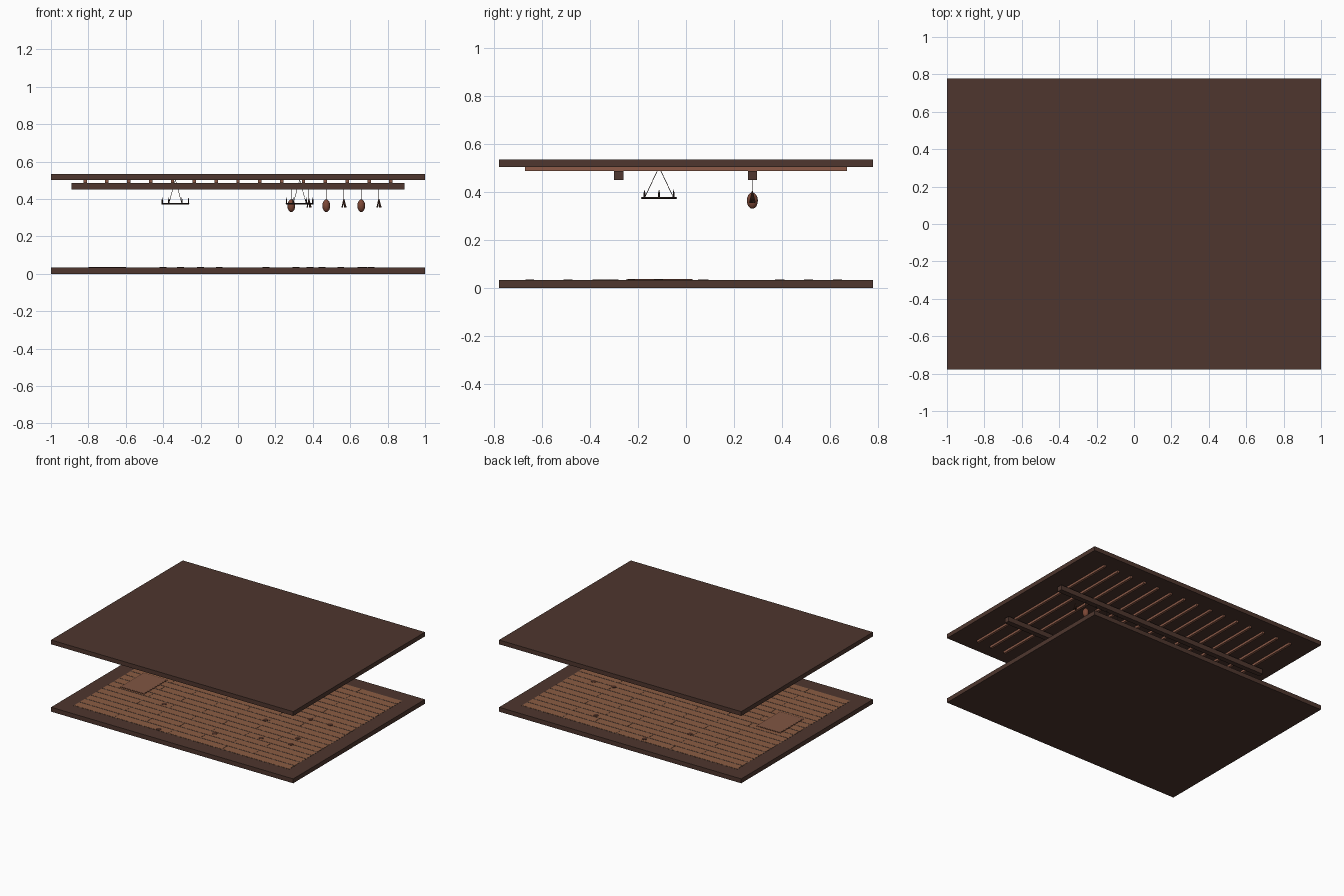
import bpy, math, random
from mathutils import Vector

if "Cube" in bpy.data.objects:
    bpy.data.objects.remove(bpy.data.objects["Cube"])

random.seed(4)


def material(name, r, g, b):
    lin = lambda v: ((v / 255 + 0.055) / 1.055) ** 2.4
    m = bpy.data.materials.new(name)
    m.diffuse_color = (lin(r), lin(g), lin(b), 1)
    m.use_nodes = True
    m.node_tree.nodes["Principled BSDF"].inputs["Base Color"].default_value = m.diffuse_color
    return m


DARK = material("dark_wood", 78, 54, 46)
BOARD = material("board_brown", 139, 92, 66)
JOIST = material("joist_brown", 141, 91, 72)
HATCH = material("hatch_brown", 128, 86, 66)
GAP = material("gap_grey_brown", 84, 66, 56)
STAIN = material("stain_brown", 80, 50, 38)
IRON = material("iron", 52, 40, 36)
MEAT = material("cured_meat", 125, 72, 54)


def finish(name, mat):
    o = bpy.context.object
    o.name = name
    o.data.materials.append(mat)
    return o


def box(name, mat, x0, x1, y0, y1, z0, z1):
    bpy.ops.mesh.primitive_cube_add(size=1, location=((x0 + x1) / 2, (y0 + y1) / 2, (z0 + z1) / 2))
    o = finish(name, mat)
    o.scale = (x1 - x0, y1 - y0, z1 - z0)
    return o


def rod(name, mat, a, b, r0, r1=None, sides=6):
    a, b = Vector(a), Vector(b)
    d = b - a
    bpy.ops.mesh.primitive_cone_add(vertices=sides, radius1=r0, radius2=r0 if r1 is None else r1,
                                    depth=d.length, location=(a + b) / 2,
                                    rotation=d.to_track_quat('Z', 'Y').to_euler())
    return finish(name, mat)


# Floor and ceiling slabs
box("floor_slab", DARK, -1, 1, -0.777, 0.777, 0, 0.033)
box("ceiling_slab", DARK, -1, 1, -0.777, 0.777, 0.503, 0.535)

# Floorboards with dark gaps and staggered joints
box("board_gaps", GAP, -0.89, 0.89, -0.67, 0.67, 0.030, 0.0335)
rows, pitch = 20, 0.067
for i in range(rows):
    y = -0.67 + i * pitch
    cuts = [-0.89] + [-0.89 + 0.445 * k + (0.11 if i % 2 else -0.11) for k in range(1, 4)] + [0.89]
    for a, b in zip(cuts, cuts[1:]):
        box("floorboard", BOARD, a + 0.002, b - 0.002, y + 0.005, y + pitch - 0.005, 0.031, 0.0345)

# Floor hatch with a dark frame line
box("hatch_frame", STAIN, -0.80, -0.60, -0.25, 0.03, 0.032, 0.036)
box("hatch", HATCH, -0.794, -0.606, -0.244, 0.024, 0.033, 0.037)

# Worn patches on the floor
patches = [(0.31, -0.115), (0.67, -0.334), (0.656, -0.23), (0.15, -0.49), (0.71, 0.075),
           (0.55, 0.067), (0.386, 0.51), (-0.307, 0.39), (-0.4, -0.30), (0.45, -0.37),
           (-0.1, 0.63), (-0.2, -0.65)]
for x, y in patches:
    bpy.ops.mesh.primitive_cylinder_add(vertices=8, radius=0.019, depth=0.004, location=(x, y, 0.0345))
    finish("worn_patch", STAIN).rotation_euler.z = random.random()

# Ceiling joists and the two main beams
for i in range(15):
    x = (i - 7) * 0.1168
    box("joist", JOIST, x - 0.009, x + 0.009, -0.67, 0.67, 0.487, 0.503)
for y in (-0.28, 0.276):
    box("beam", DARK, -0.89, 0.89, y - 0.019, y + 0.019, 0.450, 0.487)

# Hanging wheel lamps
for cx in (-0.335, 0.33):
    cy, R, z = -0.112, 0.07, 0.375
    bpy.ops.mesh.primitive_torus_add(location=(cx, cy, z), major_radius=R, minor_radius=0.005,
                                     major_segments=24, minor_segments=6)
    finish("lamp_ring", IRON)
    for k in range(6):
        a = k * math.pi / 3
        x, y = cx + R * math.cos(a), cy + R * math.sin(a)
        rod("lamp_candle", IRON, (x, y, z), (x, y, 0.398), 0.0035)
        rod("lamp_flame", IRON, (x, y, 0.398), (x, y, 0.409), 0.003, 0.0005)
        if k % 3:
            rod("lamp_chain", IRON, (x, y, z), (cx, cy, 0.503), 0.0015, sides=4)
        if k < 3:
            rod("lamp_spoke", IRON, (x, y, z), (2 * cx - x, 2 * cy - y, z), 0.003)

# Hams and herb bundles hung from the rear beam
for i in range(6):
    x, y = 0.285 + i * 0.0935, 0.276
    rod("hanging_string", IRON, (x, y, 0.395), (x, y, 0.452), 0.0015, sides=4)
    if i % 2 == 0:
        bpy.ops.mesh.primitive_uv_sphere_add(segments=12, ring_count=8, radius=1, location=(x, y, 0.364))
        ham = finish("ham", MEAT)
        ham.scale = (0.021, 0.023, 0.034)
        bpy.ops.object.shade_smooth()
    else:
        for k in range(5):
            a = k * math.tau / 5
            rod("herb_stem", STAIN, (x + 0.011 * math.cos(a), y + 0.011 * math.sin(a), 0.355),
                (x, y, 0.405), 0.004, 0.0015, 5)
